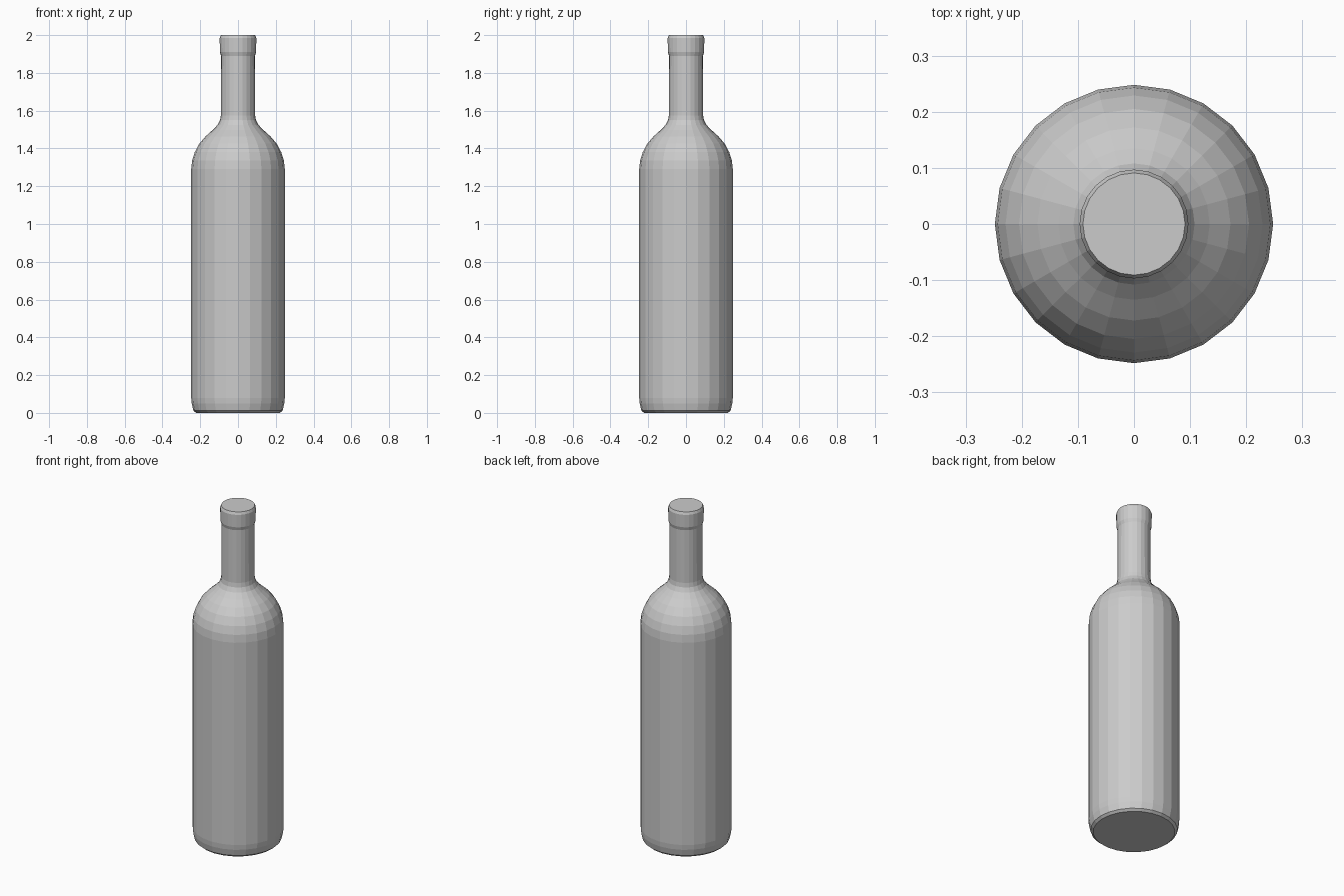
import bpy, bmesh, math

if "Cube" in bpy.data.objects:
    bpy.data.objects.remove(bpy.data.objects["Cube"])

SIDES = 24


def lathe(name, profile):
    """Revolve (radius, height) rings around z and cap both ends."""
    bm = bmesh.new()
    rings = []
    for r, z in profile:
        rings.append([bm.verts.new((r * math.cos(2 * math.pi * i / SIDES),
                                    r * math.sin(2 * math.pi * i / SIDES), z))
                      for i in range(SIDES)])
    for a, b in zip(rings, rings[1:]):
        for i in range(SIDES):
            j = (i + 1) % SIDES
            bm.faces.new((a[i], a[j], b[j], b[i]))
    bm.faces.new(rings[0][::-1])
    bm.faces.new(rings[-1])
    mesh = bpy.data.meshes.new(name)
    bm.to_mesh(mesh)
    bm.free()
    obj = bpy.data.objects.new(name, mesh)
    bpy.context.collection.objects.link(obj)
    return obj


# Rounded base, straight body, domed shoulder, neck and mouth band
lathe("bottle", [
    (0.222, 0.0), (0.236, 0.012), (0.245, 0.05), (0.248, 0.08),
    (0.248, 1.29), (0.243, 1.335), (0.229, 1.38), (0.205, 1.425),
    (0.172, 1.464), (0.135, 1.497), (0.108, 1.525), (0.095, 1.55),
    (0.091, 1.575), (0.090, 1.89), (0.096, 1.91), (0.097, 1.985),
    (0.091, 2.0),
])
